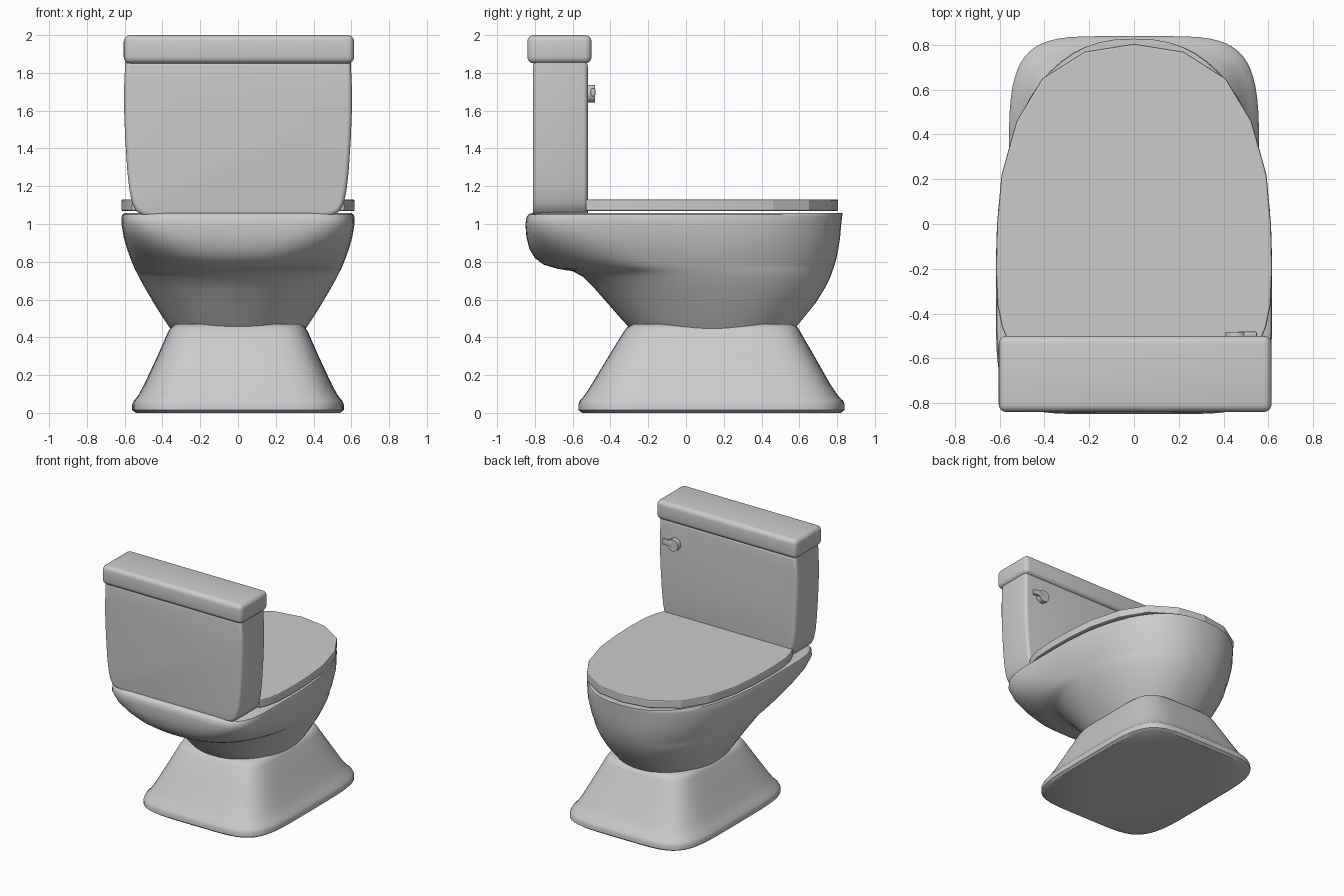
import bpy, bmesh, math
from mathutils import Matrix

if "Cube" in bpy.data.objects:
    bpy.data.objects.remove(bpy.data.objects["Cube"])

porcelain = bpy.data.materials.new("porcelain_grey")
porcelain.diffuse_color = (0.6, 0.6, 0.6, 1)
porcelain.use_nodes = True
porcelain.node_tree.nodes["Principled BSDF"].inputs["Base Color"].default_value = porcelain.diffuse_color


def finish(name, bm, angle=35):
    bmesh.ops.recalc_face_normals(bm, faces=bm.faces)
    me = bpy.data.meshes.new(name)
    bm.to_mesh(me)
    bm.free()
    me.materials.append(porcelain)
    ob = bpy.data.objects.new(name, me)
    bpy.context.collection.objects.link(ob)
    bpy.ops.object.select_all(action='DESELECT')
    ob.select_set(True)
    bpy.context.view_layer.objects.active = ob
    bpy.ops.object.shade_smooth_by_angle(angle=math.radians(angle))
    return ob


def sgn_pow(v, e):
    return math.copysign(abs(v) ** e, v)


def loft(name, rings, seg=64):
    """Skin horizontal superellipse rings:
    (z, half width, y min, y max, centre y, exponent at -y, exponent at +y)."""
    bm = bmesh.new()
    loops = []
    for z, a, y0, y1, c, n0, n1 in rings:
        loop = []
        for i in range(seg):
            t = 2 * math.pi * i / seg
            s = math.sin(t)
            n, b = (n1, y1 - c) if s >= 0 else (n0, c - y0)
            loop.append(bm.verts.new((a * sgn_pow(math.cos(t), 2 / n),
                                      c + b * sgn_pow(s, 2 / n), z)))
        loops.append(loop)
    for lo, hi in zip(loops, loops[1:]):
        for i in range(seg):
            j = (i + 1) % seg
            bm.faces.new((lo[i], lo[j], hi[j], hi[i]))
    bm.faces.new(loops[0][::-1])
    bm.faces.new(loops[-1])
    return finish(name, bm)


def prism(name, half, place, d0, d1, bevel, segs, angle=35):
    """Mirror a half outline, extrude it from d0 to d1 and round the two rims."""
    pts = half + [(-x, v) for x, v in reversed(half) if x > 0]
    bm = bmesh.new()
    a = [bm.verts.new(place(x, v, d0)) for x, v in pts]
    b = [bm.verts.new(place(x, v, d1)) for x, v in pts]
    caps = [bm.faces.new(a), bm.faces.new(b)]
    for i in range(len(pts)):
        j = (i + 1) % len(pts)
        bm.faces.new((a[i], a[j], b[j], b[i]))
    bmesh.ops.recalc_face_normals(bm, faces=bm.faces)
    rim = list({e for f in caps for e in f.edges})
    bmesh.ops.bevel(bm, geom=rim, offset=bevel, segments=segs,
                    profile=0.5, affect='EDGES')
    return finish(name, bm, angle)


def box(name, lo, hi, bevel, segs=4):
    bm = bmesh.new()
    size = [h - l for l, h in zip(lo, hi)]
    mid = [(h + l) / 2 for l, h in zip(lo, hi)]
    bmesh.ops.create_cube(bm, size=1, matrix=Matrix.Translation(mid) @
                          Matrix.Diagonal((*size, 1)))
    bmesh.ops.bevel(bm, geom=bm.edges[:], offset=bevel, segments=segs,
                    profile=0.5, affect='EDGES')
    return finish(name, bm)


# flared pedestal with a short upright foot
foot = [(0, .54, -.55, .82), (.015, .56, -.57, .84), (.045, .56, -.57, .84),
        (.065, .552, -.562, .832), (.09, .53, -.54, .805), (.15, .497, -.50, .765),
        (.30, .427, -.41, .68), (.43, .37, -.33, .605), (.455, .355, -.31, .59),
        (.47, .33, -.28, .56)]
loft("pedestal", [(z, a, y0, y1, (y0 + y1) / 2, 5, 5) for z, a, y0, y1 in foot])

# bowl that sweeps into the shelf under the tank
loft("bowl", [
    (.44, .355, -.29, .57, .14, 2.3, 2.3),
    (.50, .395, -.345, .62, .13, 2.3, 2.3),
    (.58, .445, -.415, .685, .11, 2.2, 2.3),
    (.66, .492, -.485, .735, .07, 2.2, 2.3),
    (.72, .525, -.545, .765, .03, 2.2, 2.3),
    (.75, .54, -.60, .775, .0, 2.2, 2.3),
    (.763, .547, -.68, .78, -.03, 2.3, 2.3),
    (.785, .556, -.755, .787, -.05, 2.5, 2.3),
    (.82, .57, -.80, .797, -.08, 2.9, 2.35),
    (.87, .588, -.83, .807, -.11, 3.6, 2.35),
    (.93, .605, -.845, .816, -.15, 4.8, 2.4),
    (1.0, .617, -.85, .822, -.2, 6, 2.4),
    (1.035, .617, -.845, .826, -.2, 6, 2.4),
    (1.05, .612, -.835, .828, -.2, 6, 2.4),
    (1.058, .60, -.815, .828, -.2, 6, 2.4)])

# closed seat cover with a faceted outline
prism("seat_cover",
      [(0, .805), (.22, .77), (.41, .65), (.525, .46), (.592, .22), (.612, 0),
       (.617, -.2), (.61, -.36), (.59, -.46), (.56, -.53)],
      lambda x, y, d: (x, y, d), 1.068, 1.13, .008, 2, 12)

# tank with a rounded lower edge
prism("tank",
      [(.45, 1.035), (.505, 1.045), (.54, 1.07), (.56, 1.11), (.575, 1.18),
       (.586, 1.28), (.597, 1.45), (.603, 1.6), (.603, 1.72), (.597, 1.86)],
      lambda x, z, d: (x, d, z), -.81, -.52, .025, 4)

# tank lid
box("tank_lid", (-.605, -.84, 1.85), (.615, -.5, 2.0), .035)

# flush handle: round boss and short lever
bm = bmesh.new()
bmesh.ops.create_cone(bm, cap_ends=True, segments=16, radius1=.047, radius2=.047,
                      depth=.05, matrix=Matrix.Translation((.455, -.507, 1.69)) @
                      Matrix.Rotation(math.pi / 2, 4, 'X'))
finish("flush_boss", bm)
box("flush_lever", (.46, -.505, 1.675), (.55, -.48, 1.72), .008, 2)
